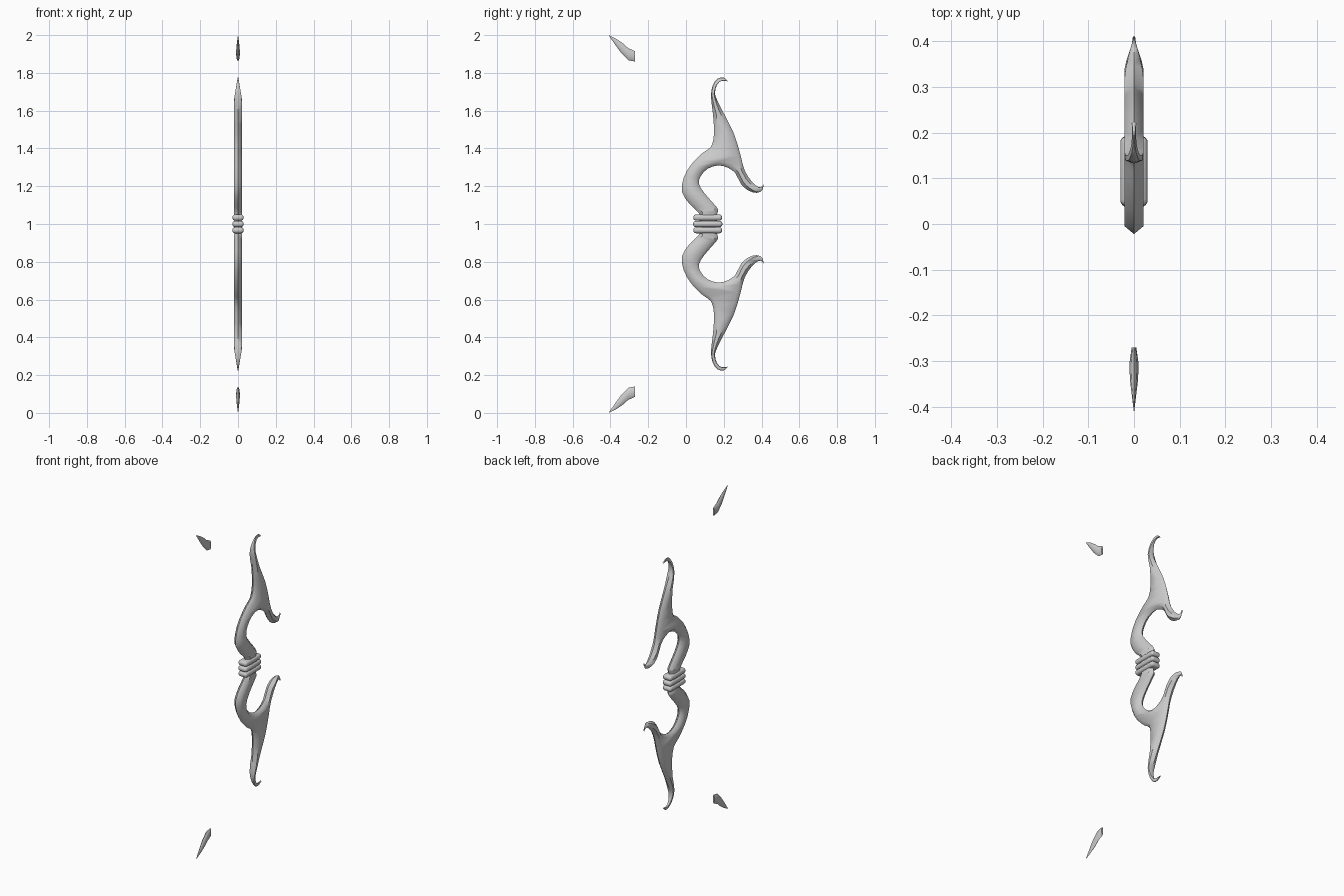
import bpy, bmesh, math
from mathutils import Vector
from mathutils.geometry import tessellate_polygon, intersect_line_line_2d

if "Cube" in bpy.data.objects:
    bpy.data.objects.remove(bpy.data.objects["Cube"])


def finish(bm, name, angle=30):
    bmesh.ops.recalc_face_normals(bm, faces=bm.faces[:])
    me = bpy.data.meshes.new(name)
    bm.to_mesh(me)
    bm.free()
    ob = bpy.data.objects.new(name, me)
    bpy.context.collection.objects.link(ob)
    bpy.ops.object.select_all(action='DESELECT')
    bpy.context.view_layer.objects.active = ob
    ob.select_set(True)
    bpy.ops.object.shade_smooth_by_angle(angle=math.radians(angle))
    return ob


def smooth_path(pts, n=2):
    """Catmull-Rom through pts, without the last point."""
    p = [Vector(q) for q in pts]
    p = [p[0]] + p + [p[-1]]
    out = []
    for i in range(1, len(p) - 2):
        a, b, c, d = p[i - 1:i + 3]
        for k in range(n):
            t = k / n
            out.append(0.5 * (2 * b + (c - a) * t + (2 * a - 5 * b + 4 * c - d) * t * t
                              + (3 * b - a - 3 * c + d) * t ** 3))
    return out


# Limb outline in (y, z): grip to top hook, top hook to inner hook, back to grip
back = [(.07, 1.0), (.07, 1.055), (.02, 1.105), (-.022, 1.17), (-.012, 1.245), (.027, 1.315),
        (.09, 1.378), (.133, 1.41), (.148, 1.475), (.143, 1.58), (.132, 1.675),
        (.142, 1.735), (.168, 1.77), (.20, 1.775), (.224, 1.755)]
outer = [(.224, 1.755), (.19, 1.758), (.165, 1.738), (.154, 1.70), (.16, 1.667), (.19, 1.605),
         (.253, 1.48), (.288, 1.367), (.31, 1.285), (.348, 1.225), (.383, 1.196),
         (.402, 1.198), (.41, 1.212)]
inner = [(.41, 1.212), (.405, 1.18), (.375, 1.165), (.33, 1.177), (.29, 1.213), (.262, 1.268),
         (.222, 1.298), (.17, 1.31), (.115, 1.293), (.08, 1.257), (.068, 1.215),
         (.095, 1.167), (.138, 1.117), (.17, 1.078), (.165, 1.055), (.165, 1.0)]
limb = smooth_path(back) + smooth_path(outer) + smooth_path(inner) + [Vector(inner[-1])]


def taper(p):
    a = (1.785 - p.y) / .125
    b = (.41 - p.x) / .07 if p.y < 1.3 else 1
    return max(.12, min(1, a, b))


def build_limb(name, sign):
    n = len(limb)
    inset = []
    for i, p in enumerate(limb):
        t = (limb[(i + 1) % n] - p).normalized() + (p - limb[i - 1]).normalized()
        nrm = Vector((t.y, -t.x)).normalized()  # inward (outline runs clockwise)
        width = 1
        for j in range(n):
            if i in (j, (j + 1) % n):
                continue
            hit = intersect_line_line_2d(p, p + nrm, limb[j], limb[(j + 1) % n])
            if hit:
                width = min(width, (hit - p).length)
        if i in (0, n - 1):
            inset.append(p.copy())
        else:
            inset.append(p + nrm * min(.018, .3 * width) * max(.3, taper(p)))
    tris = tessellate_polygon([[Vector((q.x, q.y, 0)) for q in inset]])
    bm = bmesh.new()

    def ring(pts, x):
        return [bm.verts.new((x * taper(p), q.x, 1 + sign * (q.y - 1)))
                for p, q in zip(limb, pts)]
    mid = ring(limb, 0)
    for x in (-.021, .021):
        r = ring(inset, x)
        for i in range(n):
            k = (i + 1) % n
            bm.faces.new((mid[i], mid[k], r[k], r[i]))
        for t in tris:
            bm.faces.new([r[v] for v in t])
    bmesh.ops.remove_doubles(bm, verts=bm.verts[:], dist=1e-6)
    finish(bm, name, 50)


# Floating shard: (upper y, z), (lower y, z), half thickness
shard = [((-.27, 1.915), (-.27, 1.86), .005), ((-.307, 1.932), (-.303, 1.866), .01),
         ((-.335, 1.957), (-.343, 1.905), .009), ((-.368, 1.98), (-.377, 1.952), .005),
         ((-.408, 2.0), (-.409, 1.998), .0006)]


def build_shard(name, sign):
    bm = bmesh.new()
    rings = []
    for a, b, t in shard:
        a, b = Vector(a), Vector(b)
        r = []
        for k in range(8):
            ang = k * math.pi / 4
            q = (a + b) / 2 + (a - b) / 2 * math.cos(ang)
            r.append(bm.verts.new((t * math.sin(ang), q.x, 1 + sign * (q.y - 1))))
        rings.append(r)
    for r, s in zip(rings, rings[1:]):
        for k in range(8):
            bm.faces.new((r[k], r[(k + 1) % 8], s[(k + 1) % 8], s[k]))
    bm.faces.new(rings[0])
    bm.faces.new(rings[-1])
    finish(bm, name, 50)


for side, sign in (("upper", 1), ("lower", -1)):
    build_limb(side + "_limb", sign)
    build_shard(side + "_tip_shard", sign)

# Three rounded grip bands
for i, (z, length) in enumerate(((.967, .153), (1.0, .155), (1.034, .153))):
    bm = bmesh.new()
    bmesh.ops.create_cube(bm, size=1)
    for v in bm.verts:
        v.co = Vector((v.co.x * .06, .115 + v.co.y * length, z + v.co.z * .032))
    bmesh.ops.bevel(bm, geom=bm.edges[:], offset=.0145, segments=4, profile=.5, affect='EDGES')
    finish(bm, f"grip_band_{i + 1}", 50)
